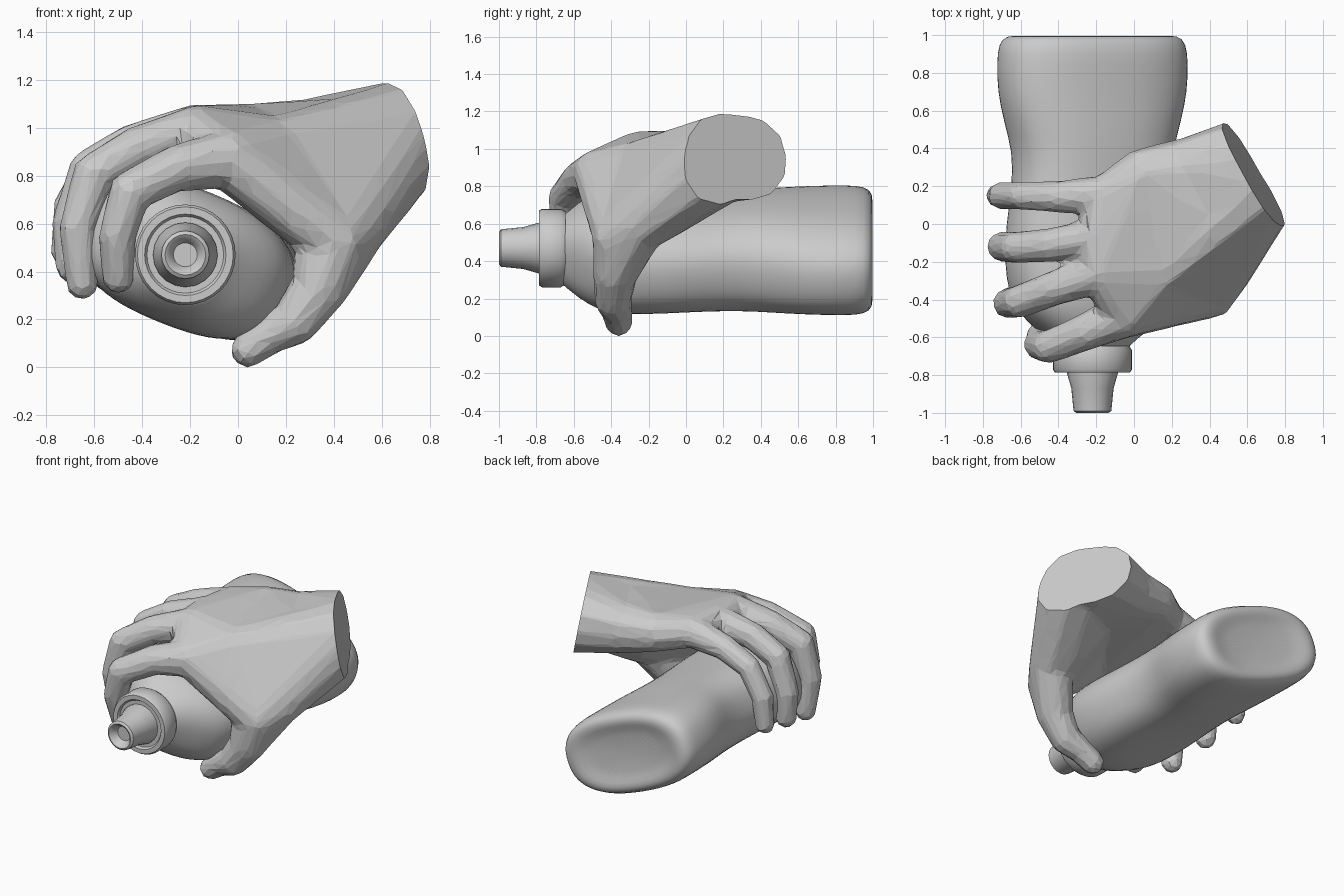
import bpy, bmesh, math
from mathutils import Vector, Matrix

cube = bpy.data.objects.get("Cube")
if cube:
    bpy.data.objects.remove(cube, do_unlink=True)

grey = bpy.data.materials.new("plain grey")
grey.use_nodes = True
grey.diffuse_color = (0.6, 0.6, 0.6, 1)
grey.node_tree.nodes["Principled BSDF"].inputs["Base Color"].default_value = (0.6, 0.6, 0.6, 1)


def add_object(name, mesh):
    mesh.materials.clear()
    mesh.materials.append(grey)
    obj = bpy.data.objects.new(name, mesh)
    bpy.context.collection.objects.link(obj)
    return obj


def loft(name, sections, height=0.47, power=2.0, tilt=0.0, sides=32, subdivide=0):
    """Closed loft along y; each section is (y, half width, half height)."""
    bm = bmesh.new()
    rings = []
    for y, a, b in sections:
        ring = []
        for i in range(sides):
            t = 2 * math.pi * i / sides
            c, s = math.cos(t), math.sin(t)
            u = a * math.copysign(abs(c) ** (2 / power), c)
            v = b * math.copysign(abs(s) ** (2 / power), s)
            x = u * math.cos(tilt) + v * math.sin(tilt)
            z = -u * math.sin(tilt) + v * math.cos(tilt)
            ring.append(bm.verts.new((x - 0.22, y, z + height)))
        rings.append(ring)
    for r, q in zip(rings, rings[1:]):
        for i in range(sides):
            j = (i + 1) % sides
            bm.faces.new((r[i], r[j], q[j], q[i]))
    bm.faces.new(rings[0])
    bm.faces.new(rings[-1])
    bmesh.ops.recalc_face_normals(bm, faces=bm.faces)
    for f in bm.faces:
        f.smooth = True
    mesh = bpy.data.meshes.new(name)
    bm.to_mesh(mesh)
    bm.free()
    obj = add_object(name, mesh)
    if subdivide:
        obj.modifiers.new("round", "SUBSURF").levels = subdivide
        obj.modifiers["round"].render_levels = subdivide
    else:
        bpy.ops.object.select_all(action="DESELECT")
        obj.select_set(True)
        bpy.context.view_layer.objects.active = obj
        bpy.ops.object.shade_smooth_by_angle(angle=math.radians(40))
    return obj


# Bottle: squeezed oval body with a waist and a sunken base
loft("bottle_body", [
    (-0.68, 0.17, 0.17), (-0.64, 0.19, 0.19), (-0.58, 0.27, 0.235),
    (-0.48, 0.39, 0.28), (-0.38, 0.45, 0.295), (-0.2, 0.48, 0.29),
    (0.0, 0.47, 0.28), (0.2, 0.435, 0.28), (0.38, 0.43, 0.285),
    (0.55, 0.485, 0.285), (0.7, 0.52, 0.28), (0.85, 0.525, 0.283),
    (0.96, 0.515, 0.278), (1.0, 0.47, 0.24), (0.995, 0.38, 0.19),
    (0.965, 0.31, 0.14)], height=0.458, power=2.5, tilt=math.radians(22), subdivide=1)

# Screw collar with a shallow front groove, and the hollow spout
loft("collar", [
    (-0.77, 0.13, 0.13), (-0.77, 0.16, 0.16), (-0.785, 0.17, 0.17),
    (-0.785, 0.2, 0.2), (-0.77, 0.21, 0.21), (-0.67, 0.21, 0.21),
    (-0.645, 0.195, 0.195), (-0.645, 0.15, 0.15)])
loft("spout", [
    (-0.95, 0.05, 0.05), (-0.99, 0.07, 0.07), (-1.0, 0.085, 0.085),
    (-0.99, 0.1, 0.1), (-0.87, 0.112, 0.112), (-0.79, 0.135, 0.135),
    (-0.7, 0.135, 0.135)], sides=20)

# Hand: hulls round groups of balls (x, y, z, radius), merged into one skin
hand_bm = bmesh.new()


def hull(balls):
    tmp = bmesh.new()
    for x, y, z, r in balls:
        bmesh.ops.create_icosphere(tmp, subdivisions=2, radius=r,
                                   matrix=Matrix.Translation((x, y, z)))
    res = bmesh.ops.convex_hull(tmp, input=tmp.verts)
    junk = {g for g in res["geom_interior"] + res["geom_unused"]
            if isinstance(g, bmesh.types.BMVert)}
    bmesh.ops.delete(tmp, geom=list(junk), context="VERTS")
    bmesh.ops.recalc_face_normals(tmp, faces=tmp.faces)
    part = bpy.data.meshes.new("part")
    tmp.to_mesh(part)
    tmp.free()
    hand_bm.from_mesh(part)
    bpy.data.meshes.remove(part)


def chain(balls):
    for pair in zip(balls, balls[1:]):
        hull(pair)


index = [(-0.04, -0.48, 0.87, 0.125), (-0.25, -0.57, 0.835, 0.1),
         (-0.45, -0.65, 0.735, 0.09), (-0.505, -0.64, 0.55, 0.08), (-0.5, -0.59, 0.375, 0.07)]
middle = [(-0.18, -0.26, 0.985, 0.11), (-0.42, -0.34, 0.915, 0.095),
          (-0.605, -0.41, 0.805, 0.09), (-0.67, -0.42, 0.58, 0.08), (-0.65, -0.4, 0.35, 0.07)]
ring = [(-0.2, -0.07, 0.99, 0.105), (-0.44, -0.11, 0.93, 0.09),
        (-0.625, -0.125, 0.825, 0.085), (-0.7, -0.12, 0.6, 0.08), (-0.695, -0.12, 0.42, 0.07)]
little = [(-0.15, 0.15, 0.985, 0.11), (-0.4, 0.145, 0.935, 0.085),
          (-0.595, 0.15, 0.85, 0.076), (-0.7, 0.15, 0.67, 0.074), (-0.72, 0.15, 0.48, 0.064)]
for finger in (index, middle, ring, little):
    chain(finger)

cut_normal = Vector((0.87, 0.49, 0.18)).normalized()
cut_point = Vector((0.62, 0.27, 0.96))
wrist = [(0.66, 0.21, 0.96, 0.238), (0.6, 0.345, 0.955, 0.23)]
sleeve = [(*(Vector(w[:3]) + cut_normal * 0.15), w[3]) for w in wrist]
narrows = [(0.4, 0.03, 0.92, 0.2), (0.27, 0.29, 0.95, 0.168)]
outer_palm = (0.05, 0.275, 0.97, 0.13)
inner_palm = (0.15, -0.25, 0.91, 0.14)
heel = [(0.46, -0.1, 0.66, 0.135), (0.48, -0.25, 0.59, 0.145), (0.41, -0.37, 0.52, 0.13)]
web = (0.34, -0.38, 0.56, 0.1)

hull(wrist + sleeve)
hull(wrist + narrows)
hull(narrows + [outer_palm, inner_palm])
hull([outer_palm, inner_palm, index[0], middle[0], ring[0], little[0]])
hull([wrist[0], narrows[0], inner_palm] + heel)
hull([index[0], inner_palm, web, heel[2]])

# Thumb
thumb_joint = (0.34, -0.38, 0.33, 0.12)
hull(heel[1:] + [web, thumb_joint])
chain([thumb_joint, (0.24, -0.39, 0.19, 0.1), (0.13, -0.37, 0.135, 0.085),
       (0.045, -0.36, 0.075, 0.078)])

raw = bpy.data.meshes.new("hand_raw")
hand_bm.to_mesh(raw)
hand_bm.free()
source = add_object("hand_source", raw)
remesh = source.modifiers.new("merge", "REMESH")
remesh.mode = "VOXEL"
remesh.voxel_size = 0.02
smooth = source.modifiers.new("soften", "SMOOTH")
smooth.factor = 0.5
smooth.iterations = 4
facet = source.modifiers.new("facet", "DECIMATE")
facet.ratio = 0.06

# Bake the merged skin, then slice the wrist flat and cap it
graph = bpy.context.evaluated_depsgraph_get()
skin = bpy.data.meshes.new_from_object(source.evaluated_get(graph))
bpy.data.objects.remove(source, do_unlink=True)
bm = bmesh.new()
bm.from_mesh(skin)
bmesh.ops.bisect_plane(bm, geom=bm.verts[:] + bm.edges[:] + bm.faces[:], dist=1e-5,
                       plane_co=cut_point, plane_no=cut_normal, clear_outer=True)
bmesh.ops.holes_fill(bm, edges=[e for e in bm.edges if e.is_boundary], sides=0)
bmesh.ops.recalc_face_normals(bm, faces=bm.faces)
for f in bm.faces:
    f.smooth = False
bm.to_mesh(skin)
bm.free()
add_object("hand", skin)
